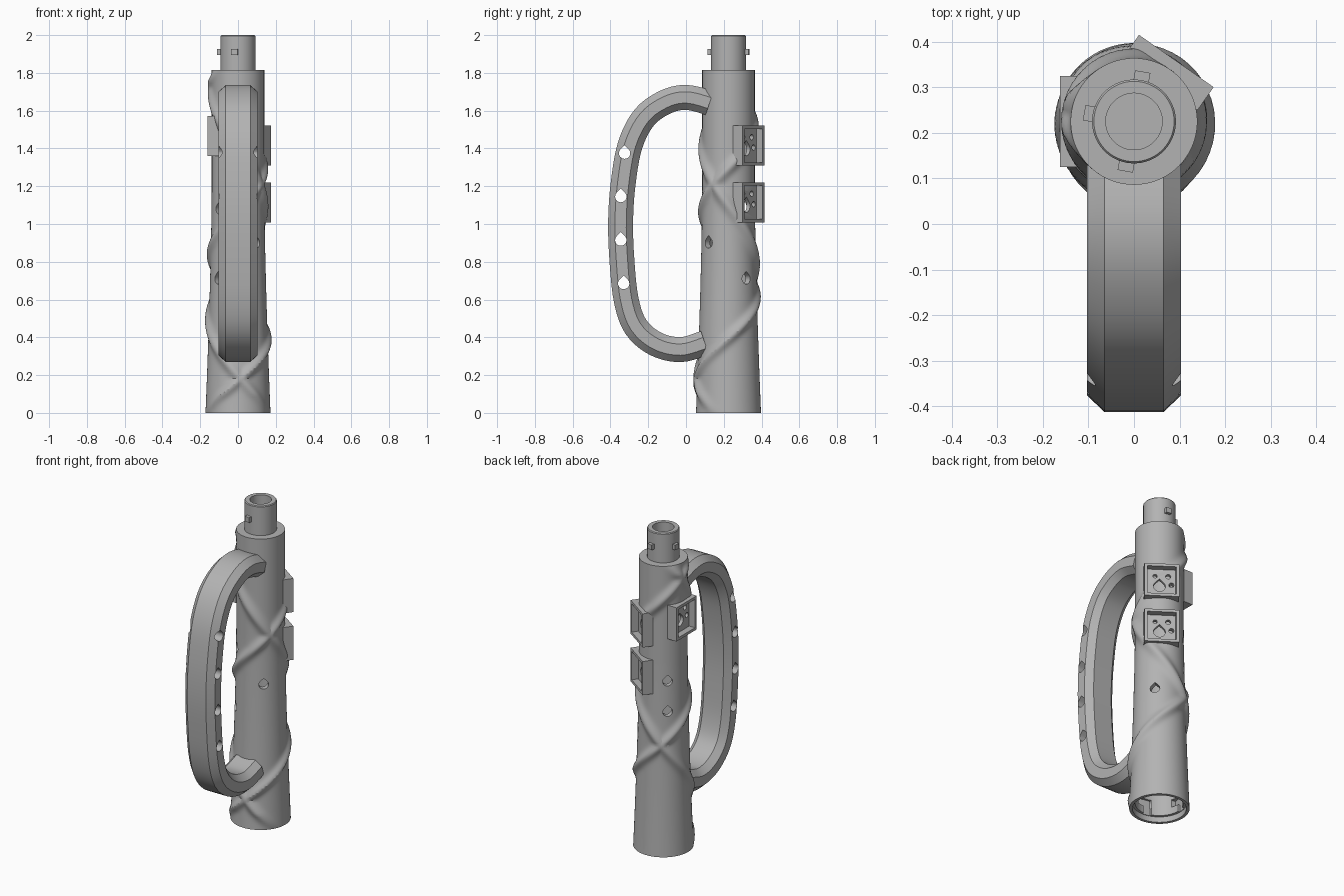
import bpy, bmesh, math
from mathutils import Matrix, Vector

cube = bpy.data.objects.get("Cube")
if cube:
    bpy.data.objects.remove(cube, do_unlink=True)

grey = bpy.data.materials.new("plain grey")
grey.use_nodes = True
colour = (0.45, 0.45, 0.45, 1)
grey.diffuse_color = colour
grey.node_tree.nodes["Principled BSDF"].inputs["Base Color"].default_value = colour

AXIS_Y = 0.225
TAU = math.tau


def finish(name, bm, matrix=Matrix()):
    bmesh.ops.recalc_face_normals(bm, faces=bm.faces)
    mesh = bpy.data.meshes.new(name)
    bm.to_mesh(mesh)
    bm.free()
    mesh.transform(matrix)
    mesh.materials.append(grey)
    ob = bpy.data.objects.new(name, mesh)
    bpy.context.collection.objects.link(ob)
    return ob


def box(name, lo, hi, matrix=Matrix()):
    bm = bmesh.new()
    bmesh.ops.create_cube(bm, size=1)
    for v in bm.verts:
        v.co = [a + (b - a) * (c + 0.5) for a, b, c in zip(lo, hi, v.co)]
    return finish(name, bm, matrix)


def prism(outline, x0, x1, matrix=Matrix()):
    """Extrude a closed (y, z) outline along x."""
    bm = bmesh.new()
    face = bm.faces.new([bm.verts.new((x0, y, z)) for y, z in outline])
    ext = bmesh.ops.extrude_face_region(bm, geom=[face])
    verts = [g for g in ext["geom"] if isinstance(g, bmesh.types.BMVert)]
    bmesh.ops.translate(bm, verts=verts, vec=(x1 - x0, 0, 0))
    return finish("cutter", bm, matrix)


def disc(r, cy=0, cz=0, n=16):
    return [(cy + r * math.cos(TAU * i / n), cz + r * math.sin(TAU * i / n)) for i in range(n)]


def teardrop(r, cy=0, cz=0):
    """Round below, meeting in a point above."""
    arc = [math.radians(135 + 270 * i / 16) for i in range(17)]
    return [(cy + r * math.cos(a), cz + r * math.sin(a)) for a in arc] + [(cy, cz + r * 1.42)]


def around(az, z=0):
    """Local x points out of the tube at the given azimuth."""
    return Matrix.Translation((0, AXIS_Y, z)) @ Matrix.Rotation(math.radians(az), 4, "Z")


def cut(target, cutters):
    for c in cutters:
        mod = target.modifiers.new("cut", "BOOLEAN")
        mod.operation = "DIFFERENCE"
        mod.solver = "EXACT"
        mod.object = c
        bpy.context.view_layer.objects.active = target
        bpy.ops.object.modifier_apply(modifier=mod.name)


def smooth(ob, degrees=30):
    bpy.ops.object.select_all(action="DESELECT")
    ob.select_set(True)
    bpy.context.view_layer.objects.active = ob
    bpy.ops.object.shade_smooth_by_angle(angle=math.radians(degrees))


# Hollow tapered tube with two raised spirals winding opposite ways
SEG, ROWS, TOP = 112, 130, 1.815


def tube_radius(az, z):
    r = 0.139 + 0.033 * max(0, 1 - z / 1.2) ** 1.5
    bump = 0
    for rate in (400, -300):
        centre = math.radians(-85 + rate * (z - 0.18))
        diff = (az - centre + math.pi) % TAU - math.pi
        bump = max(bump, math.exp(-(r * diff * 0.72 / 0.026) ** 2))
    fade = min(1, z / 0.1, (TOP - z) / 0.06)
    return r + 0.021 * bump * max(0, fade)


def lathe(name, rings):
    """Rings are (radius or function, z); the ends are capped."""
    bm = bmesh.new()
    loops = []
    for r, z in rings:
        loop = []
        for i in range(SEG):
            a = TAU * i / SEG
            rad = r(a, z) if callable(r) else r
            loop.append(bm.verts.new((rad * math.cos(a), AXIS_Y + rad * math.sin(a), z)))
        loops.append(loop)
    for a, b in zip(loops, loops[1:]):
        for i in range(SEG):
            j = (i + 1) % SEG
            bm.faces.new((a[i], a[j], b[j], b[i]))
    bm.faces.new(loops[0])
    bm.faces.new(loops[-1])
    return finish(name, bm)


inside = [(0.11, 1.74), (0.11, 0.2), (0.138, 0.2), (0.138, 0.035), (0.154, 0.035), (0.154, 0)]
outside = [(tube_radius, TOP * i / ROWS) for i in range(ROWS + 1)]
neck = [(0.092, TOP), (0.092, 1.995), (0.088, 2.0), (0.062, 2.0), (0.062, 1.79)]
tube = lathe("tube_body", inside + outside + neck)

# Teardrop holes in the tube wall
tube_cuts = []
for az, z in ((40, 0.71), (225, 0.71), (-48, 0.9), (135, 0.9), (135, 1.09), (225, 1.08)):
    tube_cuts.append(prism(teardrop(0.028), 0.09, 0.22, around(az, z)))

# L-shaped locking slots in the bottom socket
for az in (80, 170, 260, 350):
    m = around(az)
    tube_cuts.append(box("cutter", (0.12, -0.025, -0.01), (0.15, 0.025, 0.13), m))
    tube_cuts.append(box("cutter", (0.12, -0.025, 0.08), (0.149, 0.075, 0.128), m))

# Square open trays with perforated floors
tray_cuts = []
for n, (az, z) in enumerate(((55, 1.415), (55, 1.115), (180, 1.465))):
    m = around(az, z)
    tray = box("tray_%d" % (n + 1), (0.1, -0.1, -0.106), (0.162, 0.1, 0.106), m)
    pocket = box("cutter", (0.122, -0.083, -0.089), (0.25, 0.083, 0.089), m)
    holes = [prism(shape, 0.06, 0.2, m) for shape in (
        teardrop(0.034, -0.01, -0.02), disc(0.015, 0.04, 0.045),
        disc(0.015, 0.058, -0.01), disc(0.012, -0.035, 0.045))]
    cut(tray, [pocket] + holes)
    tube_cuts += [pocket] + holes
    smooth(tray)

cut(tube, tube_cuts)
smooth(tube)

# Small locking pins on the neck
for n, az in enumerate((80, 170, 260)):
    box("neck_pin_%d" % (n + 1), (0.08, -0.017, -0.016), (0.111, 0.017, 0.016), around(az, 1.91))

# Curved handle: an eight-sided section swept along a smooth path
path = [Vector(p) for p in (
    (0.24, 1.59), (0.125, 1.64), (0.0, 1.67), (-0.11, 1.645), (-0.22, 1.565), (-0.295, 1.42),
    (-0.332, 1.22), (-0.346, 1.02), (-0.34, 0.82), (-0.317, 0.6), (-0.265, 0.455),
    (-0.16, 0.365), (-0.03, 0.335), (0.1, 0.37), (0.22, 0.41))]
centres = []
for p0, p1, p2, p3 in zip(path, path[1:], path[2:], path[3:]):
    for k in range(5):
        t = k / 5
        centres.append(0.5 * (2 * p1 + (p2 - p0) * t + (2 * p0 - 5 * p1 + 4 * p2 - p3) * t * t
                              + (3 * p1 - p0 - 3 * p2 + p3) * t ** 3))
centres.append(path[-2])
quarter = [(0.065, 0.066), (0.103, 0.03)]
half = quarter + [(x, -t) for x, t in reversed(quarter)]
section = half + [(-x, t) for x, t in reversed(half)]

bm = bmesh.new()
loops = []
for i, c in enumerate(centres):
    d = (centres[min(i + 1, len(centres) - 1)] - centres[max(i - 1, 0)]).normalized()
    side = Vector((d.y, -d.x))
    loops.append([bm.verts.new((x, c.x + side.x * t, c.y + side.y * t)) for x, t in section])
for a, b in zip(loops, loops[1:]):
    for i in range(8):
        j = (i + 1) % 8
        bm.faces.new((a[i], a[j], b[j], b[i]))
bm.faces.new(loops[0])
bm.faces.new(loops[-1])
handle = finish("handle", bm)

# Teardrop holes straight through the grip
grip_cuts = [prism(teardrop(0.03, y, z), -0.2, 0.2) for y, z in
             ((-0.325, 1.375), (-0.345, 1.145), (-0.345, 0.915), (-0.33, 0.685))]
cut(handle, grip_cuts)
smooth(handle)

# Remove the cutting helpers
for c in set(tube_cuts + grip_cuts):
    bpy.data.objects.remove(c, do_unlink=True)
